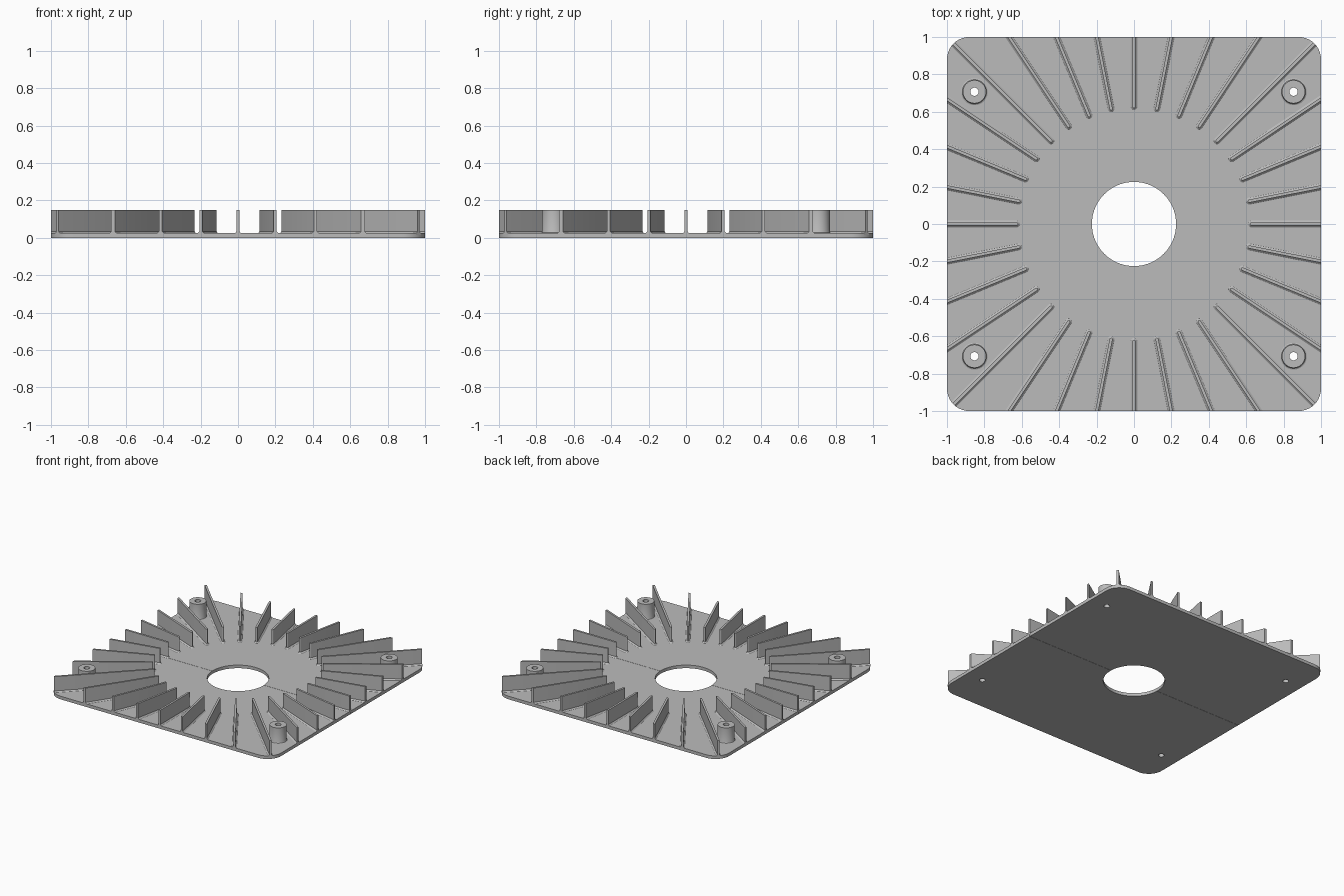
import bpy, bmesh
from math import sin, cos, pi, sqrt
from mathutils import Matrix, Vector

if "Cube" in bpy.data.objects:
    bpy.data.objects.remove(bpy.data.objects["Cube"])

BASE, TOP = 0.025, 0.15        # plate thickness, fin height
CORNER, BORE = 0.12, 0.225     # corner radius, central opening
SEAM, GAP = 0.008, 0.001       # seam offset and half gap
HALF_FIN, FIN_START = 0.008, 0.628
BOSS_R, SCREW_R = 0.062, 0.022
BOSS_X, BOSS_Y = 0.853, 0.707

grey = bpy.data.materials.new("cast grey")
grey.use_nodes = True
grey.diffuse_color = (0.5, 0.5, 0.5, 1)
grey.node_tree.nodes["Principled BSDF"].inputs["Base Color"].default_value = (0.5, 0.5, 0.5, 1)


def finish(name, bm):
    bmesh.ops.recalc_face_normals(bm, faces=bm.faces)
    mesh = bpy.data.meshes.new(name)
    bm.to_mesh(mesh)
    bm.free()
    mesh.materials.append(grey)
    obj = bpy.data.objects.new(name, mesh)
    bpy.context.collection.objects.link(obj)
    return obj


def smooth(obj):
    bpy.ops.object.select_all(action='DESELECT')
    obj.select_set(True)
    bpy.context.view_layer.objects.active = obj
    bpy.ops.object.shade_smooth_by_angle(angle=pi / 6)


def arc(cx, cy, r, a, b, n):
    return [(cx + r * cos(a + (b - a) * i / n), cy + r * sin(a + (b - a) * i / n))
            for i in range(n + 1)]


def loft(bm, rings, closed=False):
    """Bridge equal rings of vertices, capping both ends unless closed."""
    rows = [[bm.verts.new(p) for p in ring] for ring in rings]
    pairs = list(zip(rows, rows[1:])) + ([(rows[-1], rows[0])] if closed else [])
    for low, high in pairs:
        for i in range(len(low)):
            j = (i + 1) % len(low)
            bm.faces.new((low[i], low[j], high[j], high[i]))
    if not closed:
        bm.faces.new(rows[0])
        bm.faces.new(rows[-1])


# Screw hole cutters
cutters = []
for sx in (1, -1):
    for sy in (1, -1):
        bm = bmesh.new()
        bmesh.ops.create_cone(bm, cap_ends=True, segments=32, radius1=SCREW_R, radius2=SCREW_R,
                              depth=0.2, matrix=Matrix.Translation((sx * BOSS_X, sy * BOSS_Y, 0)))
        cutter = finish("screw_hole_cutter", bm)
        cutter.hide_render = True
        cutters.append(cutter)

# Two plate halves meeting at a stepped seam
right_y, left_y = SEAM + GAP, -SEAM + GAP
bore = [p for p in arc(0, 0, BORE, pi, 0, 48) if p[1] > right_y]
outline = ([(1, right_y)]
           + arc(1 - CORNER, 1 - CORNER, CORNER, 0, pi / 2, 10)
           + arc(CORNER - 1, 1 - CORNER, CORNER, pi / 2, pi, 10)
           + [(-1, left_y), (-sqrt(BORE ** 2 - left_y ** 2), left_y)]
           + bore + [(sqrt(BORE ** 2 - right_y ** 2), right_y)])
for name, turn in (("back_plate", 1), ("front_plate", -1)):
    bm = bmesh.new()
    loft(bm, [[(turn * x, turn * y, z) for x, y in outline] for z in (0, BASE)])
    plate = finish(name, bm)
    bpy.context.view_layer.objects.active = plate
    for cutter in cutters:
        mod = plate.modifiers.new("screw_hole", 'BOOLEAN')
        mod.object = cutter
        mod.solver = 'EXACT'
        bpy.ops.object.modifier_apply(modifier=mod.name)
    smooth(plate)
for cutter in cutters:
    bpy.data.objects.remove(cutter)

# Radial fins with a filleted foot, trimmed to the plate outline
levels = [(0.015, 0.010), (BASE, 0.010), (BASE + 0.003, 0.005),
          (BASE + 0.010, 0.0), (TOP, 0.0)]
for k in range(32):
    bm = bmesh.new()
    rings = []
    for z, fillet in levels:
        h = HALF_FIN + fillet
        nose = arc(FIN_START, 0, h, pi / 2, 3 * pi / 2, 8)
        rings.append([(x, y, z) for x, y in nose] + [(1.6, -h, z), (1.6, h, z)])
    loft(bm, rings)
    bm.transform(Matrix.Rotation(k * pi / 16, 4, 'Z'))
    planes = [(Vector((a, b, 0)), 1.0) for a, b in ((1, 0), (-1, 0), (0, 1), (0, -1))]
    if k % 8 == 4:
        planes = [(Vector((cos(k * pi / 16), sin(k * pi / 16), 0)),
                   (1 - CORNER) * sqrt(2) + CORNER)]
    for normal, dist in planes:
        cut = bmesh.ops.bisect_plane(bm, geom=bm.verts[:] + bm.edges[:] + bm.faces[:],
                                     plane_co=normal * dist, plane_no=normal, clear_outer=True)
        rim = [e for e in cut["geom_cut"] if isinstance(e, bmesh.types.BMEdge)]
        if rim:
            bmesh.ops.holes_fill(bm, edges=rim, sides=0)
    smooth(finish(f"fin_{k + 1:02d}", bm))

# Screw bosses
profile = [(SCREW_R, 0.015), (BOSS_R + 0.010, 0.015), (BOSS_R + 0.010, BASE),
           (BOSS_R + 0.003, BASE + 0.003), (BOSS_R, BASE + 0.010),
           (BOSS_R, TOP), (SCREW_R, TOP)]
for side, sx in (("left", 1), ("right", -1)):
    for end, sy in (("back", 1), ("front", -1)):
        bm = bmesh.new()
        loft(bm, [[(sx * BOSS_X + x, sy * BOSS_Y + y, z) for x, y in arc(0, 0, r, 0, 2 * pi, 32)[:-1]]
                  for r, z in profile], closed=True)
        smooth(finish(f"{end}_{side}_boss", bm))
